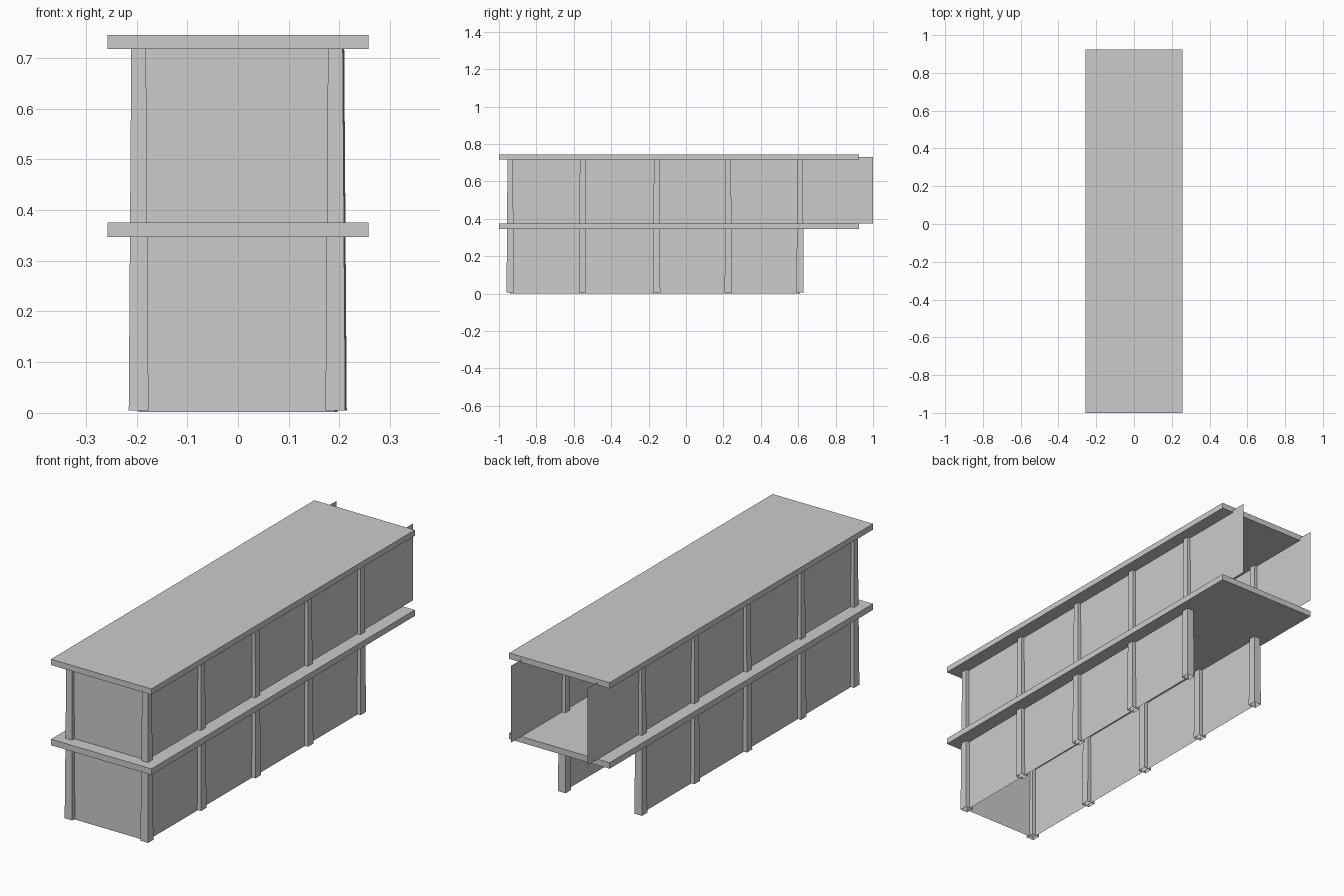
import bpy

if "Cube" in bpy.data.objects:
    bpy.data.objects.remove(bpy.data.objects["Cube"])

grey = bpy.data.materials.new("light grey")
grey.diffuse_color = (0.6, 0.6, 0.6, 1)
grey.use_nodes = True
grey.node_tree.nodes["Principled BSDF"].inputs["Base Color"].default_value = grey.diffuse_color


def make(name, verts, faces):
    mesh = bpy.data.meshes.new(name)
    mesh.from_pydata(verts, [], faces)
    mesh.materials.append(grey)
    obj = bpy.data.objects.new(name, mesh)
    bpy.context.collection.objects.link(obj)
    return obj


def ring(x, y, z, hx, hy):
    return [(x - hx, y - hy, z), (x + hx, y - hy, z),
            (x + hx, y + hy, z), (x - hx, y + hy, z)]


SIDES = [(i, (i + 1) % 4, (i + 1) % 4 + 4, i + 4) for i in range(4)]
CAPS = [(3, 2, 1, 0), (4, 5, 6, 7)]


def slab(name, z0, z1):
    make(name, ring(0, -0.0375, z0, 0.257, 0.9625)
         + ring(0, -0.0375, z1, 0.257, 0.9625), SIDES + CAPS)


# Tapered post, open at both ends
def post(name, x, y):
    make(name, ring(x, y, 0.005, 0.0195, 0.0195)
         + ring(x, y, 0.72, 0.0145, 0.0145), SIDES)


# Thin upright sheet between two plan points
def wall(name, a, b, z0, z1):
    make(name, [(*a, z0), (*b, z0), (*b, z1), (*a, z1)], [(0, 1, 2, 3)])


# Floor and roof slabs
slab("middle_floor", 0.347, 0.375)
slab("roof", 0.718, 0.745)

# Posts along both long sides
for i, y in enumerate((-0.94, -0.553, -0.157, 0.226, 0.61)):
    post(f"left_post_{i + 1}", -0.196, y)
    post(f"right_post_{i + 1}", 0.192 + 0.00075 * i, y)

# Side and front walls of each storey, open at the back
FRONT = -0.94
for storey, back, z0, z1 in (("lower", 0.61, 0.002, 0.355),
                             ("upper", 1.0, 0.375, 0.73)):
    wall(storey + "_left_wall", (-0.196, back), (-0.196, FRONT), z0, z1)
    wall(storey + "_front_wall", (-0.196, FRONT), (0.191, FRONT), z0, z1)
    wall(storey + "_right_wall", (0.191, FRONT), (0.196, back), z0, z1)
